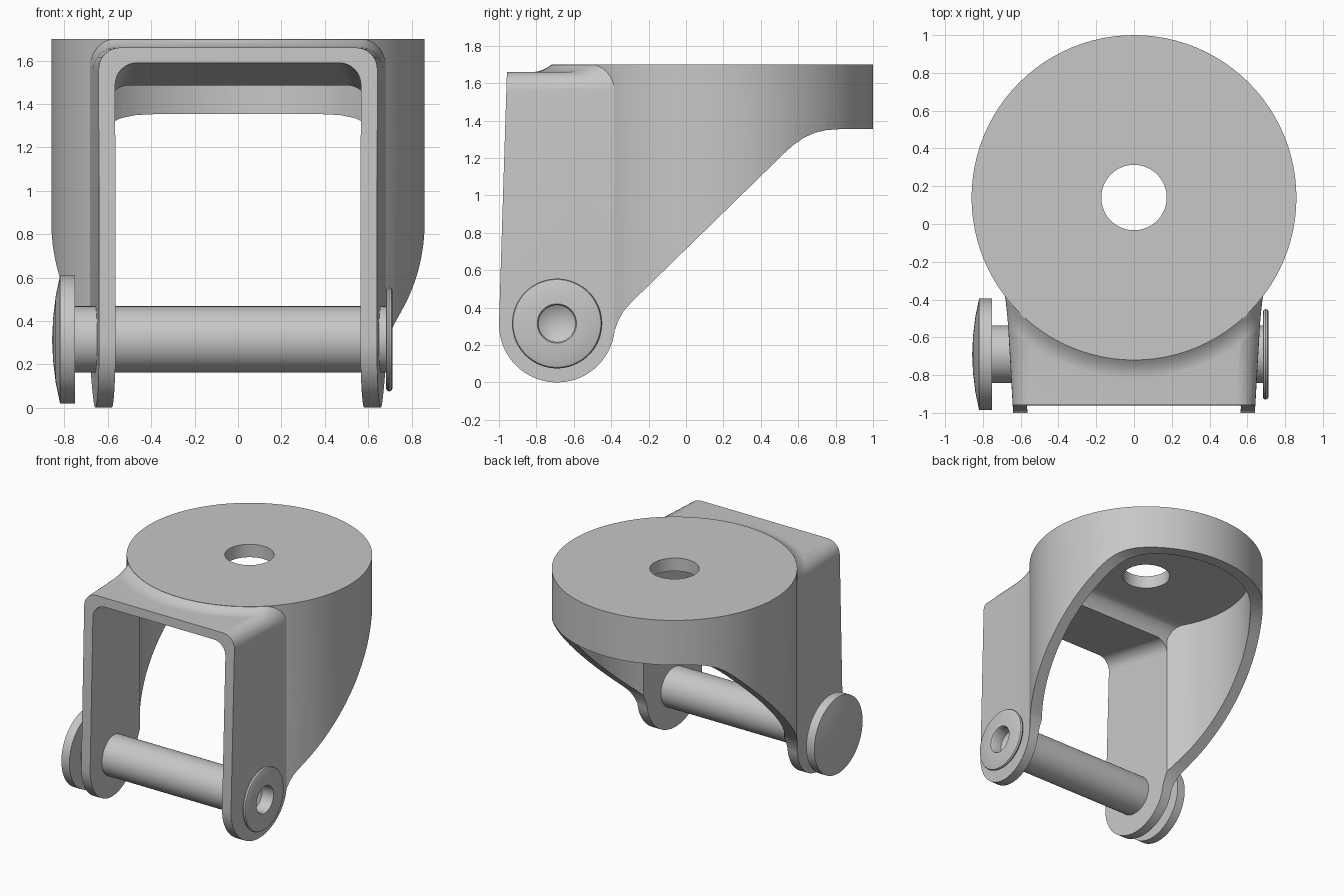
import bpy, bmesh, math
from mathutils import Matrix

if "Cube" in bpy.data.objects:
    bpy.data.objects.remove(bpy.data.objects["Cube"], do_unlink=True)

GREY = (0.57, 0.57, 0.57, 1)
steel = bpy.data.materials.new("grey_metal")
steel.use_nodes = True
steel.diffuse_color = GREY
steel.node_tree.nodes["Principled BSDF"].inputs["Base Color"].default_value = GREY

AXIS_Y = 0.14             # centre of the round cap
PIN_Y, PIN_Z = -0.69, 0.315
YOKE_TOP, ROUND = 1.66, 0.1
LEG = 0.076               # leg thickness


def yoke_half_width(y):
    return 0.64 + 0.0576 * (y + 1.0)


def finish(name, bm):
    bmesh.ops.recalc_face_normals(bm, faces=bm.faces)
    mesh = bpy.data.meshes.new(name)
    bm.to_mesh(mesh)
    bm.free()
    mesh.materials.append(steel)
    ob = bpy.data.objects.new(name, mesh)
    bpy.context.collection.objects.link(ob)
    return ob


def prism(name, points, shift, top_height=None):
    """Extrude an outline along shift; top_height(y) shapes and rounds the top."""
    bm = bmesh.new()
    face = bm.faces.new([bm.verts.new(p) for p in points])
    moved = bmesh.ops.extrude_face_region(bm, geom=[face])["geom"]
    moved = [v for v in moved if isinstance(v, bmesh.types.BMVert)]
    bmesh.ops.translate(bm, vec=shift, verts=moved)
    if top_height:
        for v in moved:
            v.co.z = top_height(v.co.y)
        bmesh.ops.bevel(bm, geom=[e for e in bm.edges if upper_side_edge(e)], offset=ROUND,
                        segments=8, profile=0.5, affect='EDGES')
    return finish(name, bm)


def upper_side_edge(e):
    a, b = (v.co for v in e.verts)
    return min(a.z, b.z) > 1 and abs(a.y - b.y) > 0.1


def flared_block(name, y0, y1, inset, top_height):
    """Rounded-top block that widens toward the back like the yoke."""
    a, b = yoke_half_width(y0) - inset, yoke_half_width(y1) - inset
    return prism(name, [(-a, y0, -0.1), (a, y0, -0.1), (b, y1, -0.1), (-b, y1, -0.1)],
                 (0, 0, 1), top_height)


def lathe(name, profile, matrix, steps=96):
    """Spin (radius, height) points about z, then place with matrix."""
    bm = bmesh.new()
    verts = [bm.verts.new((r, 0, h)) for r, h in profile]
    edges = [bm.edges.new(pair) for pair in zip(verts, verts[1:])]
    bmesh.ops.spin(bm, geom=verts + edges, axis=(0, 0, 1), cent=(0, 0, 0),
                   angle=math.tau, steps=steps)
    bmesh.ops.remove_doubles(bm, verts=bm.verts, dist=1e-4)
    bmesh.ops.transform(bm, matrix=matrix, verts=bm.verts)
    return finish(name, bm)


def combine(ob, other, operation):
    mod = ob.modifiers.new("bool", 'BOOLEAN')
    mod.operation, mod.solver, mod.object = operation, 'EXACT', other
    bpy.context.view_layer.update()
    mesh = bpy.data.meshes.new_from_object(ob.evaluated_get(bpy.context.evaluated_depsgraph_get()))
    ob.modifiers.clear()
    ob.data = mesh
    bpy.data.objects.remove(other, do_unlink=True)


def cylinder(name, r, z0, z1):
    return lathe(name, [(0, z0), (r, z0), (r, z1), (0, z1)],
                 Matrix.Translation((0, AXIS_Y, 0)))


def yoke_section(w, h):
    """Points (x, z) over the yoke, raised by h on top and slightly at the sides."""
    side = h * 0.2
    half = [(w + side, -0.05), (w + side, 0.8)]
    for i in range(11):
        a = math.pi / 2 * i / 10
        half.append((w - ROUND + (ROUND + side) * math.cos(a),
                     YOKE_TOP - ROUND + (ROUND + h) * math.sin(a)))
    half += [((w - ROUND) * (1 - i / 10), YOKE_TOP + h) for i in range(1, 10)]
    return half + [(0, YOKE_TOP + h)] + [(-x, z) for x, z in reversed(half)]


def fillet(name):
    """Concave blend that follows the yoke surface around the cap wall."""
    profile = [(0.845, -0.03), (0.845, 0.038)]
    profile += [(0.86 + 0.1 * t / 8, 0.038 * (1 - t / 8) ** 2) for t in range(9)]
    profile += [(0.97, -0.004), (0.97, -0.03)]
    bm = bmesh.new()
    rows = []
    for r, h in profile:
        w = yoke_half_width(AXIS_Y - math.sqrt(r * r - 0.67 ** 2))
        rows.append([bm.verts.new((x, AXIS_Y - math.sqrt(r * r - x * x), z))
                     for x, z in yoke_section(w, h)])
    for a, b in zip(rows, rows[1:] + rows[:1]):
        for i in range(len(a) - 1):
            bm.faces.new((a[i], a[i + 1], b[i + 1], b[i]))
    for end in (0, -1):
        bm.faces.new([row[end] for row in rows])
    return finish(name, bm)


# Outer body: round cap joined to a flared rectangular yoke
fork = cylinder("fork", 0.86, -0.1, 1.70)
combine(fork, flared_block("yoke", -1.05, -0.2, 0, lambda y: YOKE_TOP), 'UNION')
combine(fork, fillet("fillet"), 'UNION')

# Opening between the legs, with a sloping ceiling
combine(fork, flared_block("opening", -1.2, -0.28, LEG, lambda y: 1.59 - 0.168 * (y + 0.96)),
        'DIFFERENCE')

# Round hollow under the cap, ending in a rounded front lip
hollow = cylinder("hollow", 0.77, -0.3, 1.8)
lip = [(-0.34, -0.2), (-0.34, 1.48), (-0.335, 1.51), (-0.32, 1.54), (-0.305, 1.567),
       (-0.28, 1.588), (-0.25, 1.6), (1.2, 1.6), (1.2, -0.2)]
limit = prism("limit", [(-1, y, z) for y, z in lip], (2, 0, 0))
combine(hollow, limit, 'INTERSECT')
combine(fork, hollow, 'DIFFERENCE')
combine(fork, cylinder("bore", 0.173, 1.3, 1.9), 'DIFFERENCE')

# Side outline: rounded leg ends, diagonal underside, flat rear rim
outline = [(-0.953, 1.8)]
for i in range(33):
    a = math.radians(180 + 174 * i / 32)
    outline.append((PIN_Y + 0.31 * math.cos(a), 0.31 + 0.31 * math.sin(a)))
outline += [(-0.362, 0.33), (-0.335, 0.38), (-0.29, 0.43), (0.53, 1.23), (0.575, 1.27),
            (0.63, 1.308), (0.69, 1.335), (0.75, 1.349), (0.82, 1.354), (1.2, 1.354), (1.2, 1.8)]
side = prism("side", [(-1.2, y, z) for y, z in outline], (2.4, 0, 0))
combine(fork, side, 'INTERSECT')

# Pin holes through both legs
pin_place = Matrix.Translation((0, PIN_Y, PIN_Z)) @ Matrix.Rotation(math.pi / 2, 4, 'Y')
pin_hole = lathe("pin_hole", [(0, -1), (0.152, -1), (0.152, 1), (0, 1)], pin_place)
combine(fork, pin_hole, 'DIFFERENCE')

# Clevis pin: domed head, shaft, retaining flange with a drilled end
head = lathe("pin_head", [(0, -0.857), (0.1, -0.852), (0.2, -0.84), (0.295, -0.82),
                          (0.295, -0.752), (0, -0.752)], pin_place)
shaft = lathe("pin_shaft", [(0, -0.76), (0.153, -0.76), (0.153, 0.682), (0.225, 0.682),
                            (0.235, 0.686), (0.24, 0.697), (0.235, 0.708), (0.225, 0.713),
                            (0.105, 0.713), (0.098, 0.70), (0.098, 0.62), (0, 0.56)], pin_place)

for ob in (fork, head, shaft):
    bpy.ops.object.select_all(action='DESELECT')
    ob.select_set(True)
    bpy.context.view_layer.objects.active = ob
    bpy.ops.object.shade_smooth_by_angle(angle=math.radians(30))
